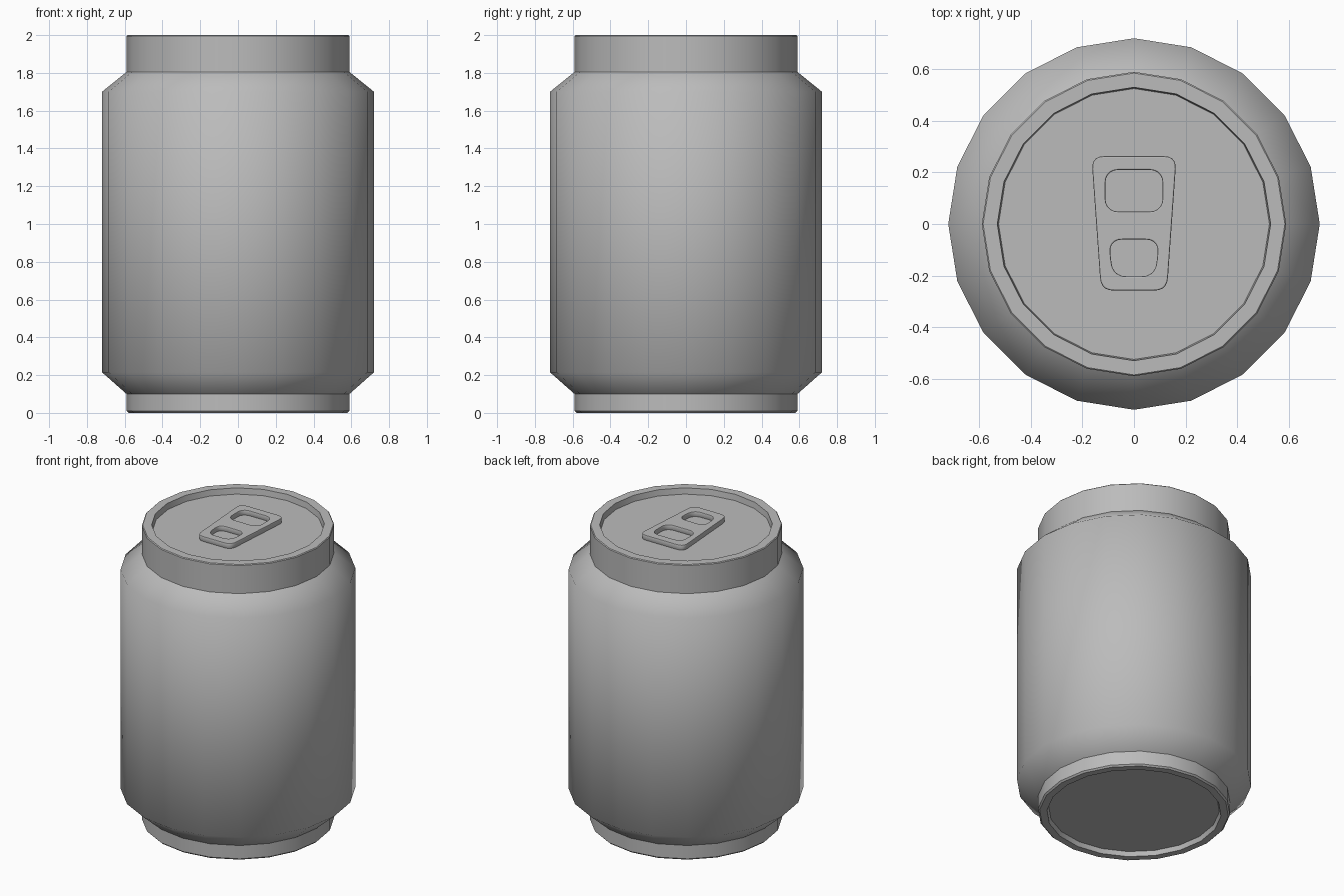
import bpy
import bmesh
from math import radians, sin, cos, tau
from mathutils import Vector

SIDES = 20

if "Cube" in bpy.data.objects:
    bpy.data.objects.remove(bpy.data.objects["Cube"])

metal = bpy.data.materials.new("plain_grey")
metal.use_nodes = True
GREY = (0.5, 0.5, 0.5, 1)
metal.diffuse_color = GREY
metal.node_tree.nodes["Principled BSDF"].inputs["Base Color"].default_value = GREY


def shade(obj, angle):
    bpy.ops.object.select_all(action="DESELECT")
    obj.select_set(True)
    bpy.context.view_layer.objects.active = obj
    bpy.ops.object.shade_smooth_by_angle(angle=radians(angle))


def lathe(name, profile, angle, capped=False):
    """Turn a (radius, z) profile around z, with an optional disc on its last ring."""
    bm = bmesh.new()
    rings = [[bm.verts.new((r * cos(tau * i / SIDES), r * sin(tau * i / SIDES), z))
              for i in range(SIDES)] for r, z in profile]
    for a, b in zip(rings, rings[1:]):
        for i in range(SIDES):
            j = (i + 1) % SIDES
            bm.faces.new((a[i], a[j], b[j], b[i]))
    if capped:
        bm.faces.new(rings[-1])
    bmesh.ops.recalc_face_normals(bm, faces=bm.faces)
    mesh = bpy.data.meshes.new(name)
    bm.to_mesh(mesh)
    bm.free()
    mesh.materials.append(metal)
    obj = bpy.data.objects.new(name, mesh)
    bpy.context.collection.objects.link(obj)
    shade(obj, angle)
    return obj


def rounded_trapezoid(top, bottom, half_top, half_bottom, radius, steps=5):
    """Outline with each corner replaced by a short quadratic arc."""
    corners = [Vector(p) for p in ((half_top, top), (-half_top, top),
                                   (-half_bottom, bottom), (half_bottom, bottom))]
    points = []
    for i, corner in enumerate(corners):
        start = corner + (corners[i - 1] - corner).normalized() * radius
        end = corner + (corners[(i + 1) % 4] - corner).normalized() * radius
        for s in range(steps + 1):
            t = s / steps
            points.append(start * (1 - t) ** 2 + corner * 2 * t * (1 - t) + end * t * t)
    return points


# Body with sloped shoulders, open where the neck and base pass through
lathe("can_body", [(0.59, 0.1), (0.72, 0.215), (0.72, 1.7), (0.59, 1.805)], 60)

# Neck, rim and sunken lid
lathe("neck_and_lid", [(0.59, 1.8), (0.59, 1.995), (0.585, 2), (0.53, 2),
                       (0.525, 1.96)], 30, capped=True)

# Base ring and sunken underside
lathe("base", [(0.59, 0.105), (0.59, 0.01), (0.58, 0), (0.535, 0),
               (0.525, 0.03)], 30, capped=True)

# Pull tab with two finger openings
curve = bpy.data.curves.new("pull_tab", "CURVE")
curve.dimensions = "2D"
curve.fill_mode = "BOTH"
curve.extrude = 0.013
curve.bevel_depth = 0.005
curve.bevel_resolution = 1
curve.offset = -0.005
outlines = [(0.263, -0.258, 0.165, 0.128, 0.05),
            (0.21, 0.048, 0.111, 0.111, 0.055),
            (-0.06, -0.203, 0.097, 0.082, 0.055)]
for outline in outlines:
    points = rounded_trapezoid(*outline)
    spline = curve.splines.new("POLY")
    spline.points.add(len(points) - 1)
    for point, p in zip(spline.points, points):
        point.co = (p.x, p.y, 0, 1)
    spline.use_cyclic_u = True
curve.materials.append(metal)
tab = bpy.data.objects.new("pull_tab", curve)
tab.location.z = 1.977
bpy.context.collection.objects.link(tab)
bpy.ops.object.select_all(action="DESELECT")
tab.select_set(True)
bpy.context.view_layer.objects.active = tab
bpy.ops.object.convert(target="MESH")
shade(bpy.context.object, 40)
